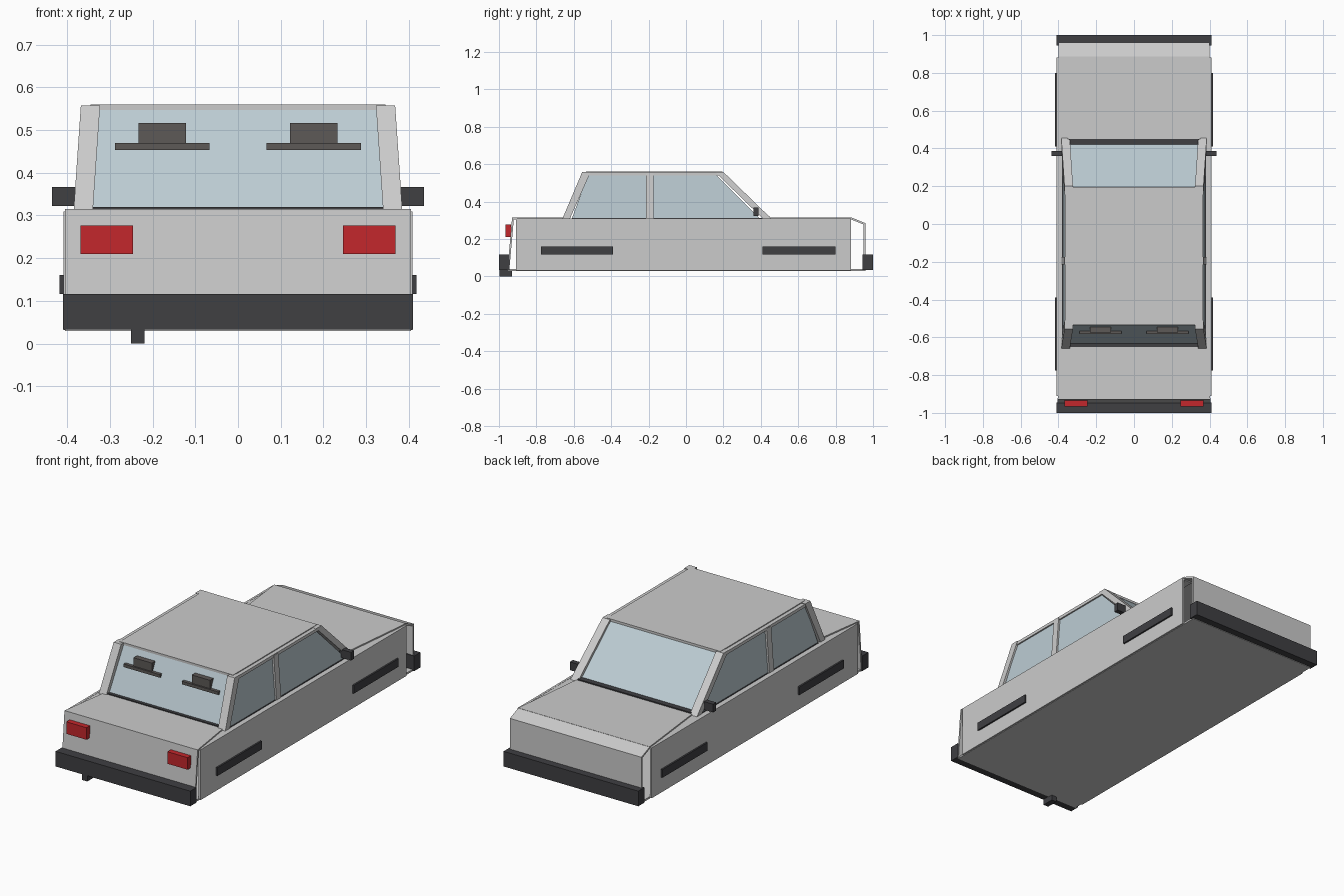
import bpy, bmesh
from mathutils import Vector

if "Cube" in bpy.data.objects:
    bpy.data.objects.remove(bpy.data.objects["Cube"])


def material(name, rgb):
    m = bpy.data.materials.new(name)
    m.diffuse_color = (*rgb, 1)
    m.use_nodes = True
    m.node_tree.nodes["Principled BSDF"].inputs["Base Color"].default_value = m.diffuse_color
    return m


DARK = material("dark_plastic", (0.05, 0.05, 0.055))
RED = material("red_lens", (0.55, 0.02, 0.025))
GLASS = material("window_glass", (0.5, 0.6, 0.65))
BROWN = material("brown_trim", (0.11, 0.1, 0.095))


def prism(name, pts, vec, mat=None, mirror=False):
    """Extrude a flat polygon along vec, optionally mirrored across x."""
    bm = bmesh.new()
    vec = Vector(vec)
    a = [bm.verts.new(p) for p in pts]
    b = [bm.verts.new(Vector(p) + vec) for p in pts]
    bm.faces.new(a)
    bm.faces.new(b[::-1])
    n = len(pts)
    for i in range(n):
        j = (i + 1) % n
        bm.faces.new((a[j], a[i], b[i], b[j]))
    bmesh.ops.recalc_face_normals(bm, faces=bm.faces)
    me = bpy.data.meshes.new(name)
    bm.to_mesh(me)
    bm.free()
    ob = bpy.data.objects.new(name, me)
    bpy.context.collection.objects.link(ob)
    if mat:
        me.materials.append(mat)
    if mirror:
        ob.modifiers.new("mirror", 'MIRROR')
    return ob


def box(name, x, y, z, mat=None, mirror=False):
    pts = [(x[0], y[0], z[0]), (x[1], y[0], z[0]), (x[1], y[1], z[0]), (x[0], y[1], z[0])]
    return prism(name, pts, (0, 0, z[1] - z[0]), mat, mirror)


def cross_panel(name, w0, y0, z0, w1, y1, z1, vec, mat=None):
    """Symmetric trapezoid spanning the car between two cross lines."""
    return prism(name, [(-w0, y0, z0), (w0, y0, z0), (w1, y1, z1), (-w1, y1, z1)], vec, mat)


# Lower body panels
box("floor_pan", (-0.40, 0.40), (-0.95, 0.955), (0.03, 0.04))
box("side_panel", (0.397, 0.409), (-0.91, 0.882), (0.032, 0.309), mirror=True)
cross_panel("light_panel", 0.405, -0.955, 0.03, 0.405, -0.93, 0.312, (0, 0.01, 0))
cross_panel("end_panel", 0.40, 0.96, 0.03, 0.40, 0.96, 0.285, (0, -0.01, 0))
cross_panel("sloped_lip", 0.40, 0.96, 0.284, 0.40, 0.885, 0.315, (0, -0.003, -0.01))
cross_panel("long_deck", 0.40, 0.888, 0.315, 0.35, 0.43, 0.315, (0, 0, -0.01))
cross_panel("short_deck", 0.405, -0.93, 0.315, 0.36, -0.62, 0.315, (0, 0, -0.01))
box("shoulder", (0.345, 0.405), (-0.91, 0.882), (0.299, 0.308), mirror=True)

# Cabin frame
for name, side in (("light_end_pillar", [(-0.66, 0.31), (-0.62, 0.31), (-0.51, 0.558), (-0.555, 0.558)]),
                   ("long_end_pillar", [(0.455, 0.31), (0.41, 0.31), (0.155, 0.558), (0.20, 0.558)]),
                   ("middle_pillar", [(-0.215, 0.31), (-0.175, 0.31), (-0.175, 0.55), (-0.215, 0.55)])):
    depth = 0.02 if name == "middle_pillar" else 0.045
    pts = [(0.385 if z < 0.4 else 0.368, y, z) for y, z in side]
    prism(name, pts, (-depth, 0, 0), mirror=True)
box("roof", (-0.345, 0.345), (-0.535, 0.195), (0.547, 0.56))
box("roof_rail", (0.335, 0.366), (-0.54, 0.19), (0.538, 0.555), mirror=True)

# Windows
cross_panel("light_end_window", 0.34, -0.635, 0.315, 0.325, -0.53, 0.55, (0, 0.008, 0), GLASS)
cross_panel("long_end_window", 0.345, 0.425, 0.315, 0.328, 0.19, 0.55, (0, -0.008, 0), GLASS)
prism("side_window", [(0.376, -0.61, 0.31), (0.376, 0.395, 0.31),
                      (0.358, 0.165, 0.54), (0.358, -0.525, 0.54)],
      (-0.006, 0, 0), GLASS, True)

# Dark window sills
box("side_sill", (0.362, 0.38), (-0.61, 0.42), (0.302, 0.311), DARK, True)
box("long_end_sill", (-0.345, 0.345), (0.42, 0.45), (0.308, 0.321), DARK)
box("light_end_sill", (-0.34, 0.34), (-0.65, -0.62), (0.308, 0.32), DARK)

# Raised fittings on the window
box("fitting_base", (0.067, 0.288), (-0.583, -0.56), (0.453, 0.47), BROWN, True)
box("fitting_top", (0.122, 0.233), (-0.575, -0.54), (0.47, 0.516), BROWN, True)

# Bumpers, trim, lamps, mirrors and exhaust
for name, y in (("light_end_bumper", (-1.0, -0.945)), ("long_end_bumper", (0.945, 1.0))):
    box(name, (-0.41, 0.41), y, (0.033, 0.116), DARK)
for y in ((-0.775, -0.39), (0.41, 0.80)):
    box("side_trim", (0.404, 0.418), y, (0.116, 0.161), DARK, True)
box("red_lamp", (0.246, 0.369), (-0.965, -0.935), (0.21, 0.276), RED, True)
box("door_mirror", (0.365, 0.436), (0.36, 0.387), (0.322, 0.367), DARK, True)
box("exhaust_pipe", (-0.25, -0.219), (-0.997, -0.93), (0.0, 0.034), DARK)
